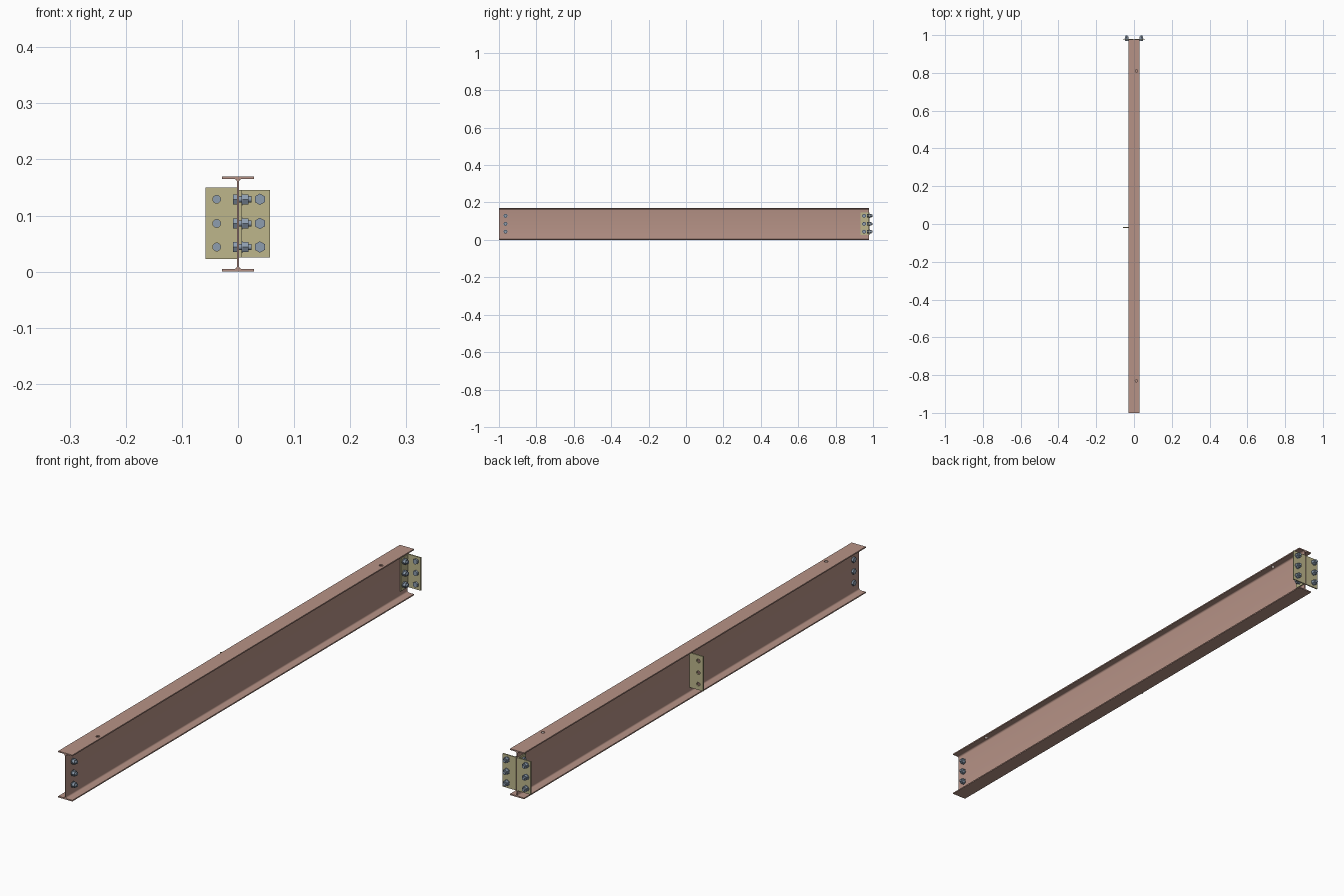
import bpy, bmesh, math
from mathutils import Matrix, Vector

if "Cube" in bpy.data.objects:
    bpy.data.objects.remove(bpy.data.objects["Cube"])


def material(name, rgb):
    m = bpy.data.materials.new(name)
    m.diffuse_color = (*rgb, 1)
    m.use_nodes = True
    m.node_tree.nodes["Principled BSDF"].inputs["Base Color"].default_value = m.diffuse_color
    return m


BEAM = material("primer_red", (0.47, 0.29, 0.24))
PLATE = material("plate_olive", (0.51, 0.47, 0.26))
STEEL = material("bolt_steel", (0.27, 0.34, 0.43))
BOLT_Z = (0.044, 0.086, 0.129)


def add_object(name, bm, mat):
    bmesh.ops.recalc_face_normals(bm, faces=bm.faces)
    me = bpy.data.meshes.new(name)
    bm.to_mesh(me)
    bm.free()
    ob = bpy.data.objects.new(name, me)
    bpy.context.collection.objects.link(ob)
    if mat:
        me.materials.append(mat)
    return ob


def activate(ob):
    bpy.ops.object.select_all(action='DESELECT')
    ob.select_set(True)
    bpy.context.view_layer.objects.active = ob


def extrude(name, points, vec, mat):
    """Closed profile swept along a straight vector."""
    bm = bmesh.new()
    face = bm.faces.new([bm.verts.new(p) for p in points])
    res = bmesh.ops.extrude_face_region(bm, geom=[face], use_keep_orig=True)
    verts = [g for g in res["geom"] if isinstance(g, bmesh.types.BMVert)]
    bmesh.ops.translate(bm, verts=verts, vec=vec)
    return add_object(name, bm, mat)


def cylinder(bm, axis, base, a, b, radius, sides):
    """Prism between a and b along an axis through base."""
    rot = Vector((0, 0, 1)).rotation_difference(axis).to_matrix().to_4x4()
    mat = Matrix.Translation(base + axis * (a + b) / 2) @ rot
    bmesh.ops.create_cone(bm, cap_ends=True, segments=sides, radius1=radius,
                          radius2=radius, depth=b - a, matrix=mat)


def drill(ob, centres, axis, radius):
    bm = bmesh.new()
    for c in centres:
        cylinder(bm, axis, Vector(c), -0.02, 0.02, radius, 24)
    cutter = add_object("cutter", bm, None)
    cutter.hide_render = True
    mod = ob.modifiers.new("holes", 'BOOLEAN')
    mod.operation, mod.solver, mod.object = 'DIFFERENCE', 'EXACT', cutter
    activate(ob)
    bpy.ops.object.modifier_apply(modifier=mod.name)
    bpy.data.objects.remove(cutter)


def bolt(name, base, axis, g0, g1):
    """Hex head below g0, washer, nut and shank end beyond g1."""
    bm = bmesh.new()
    base = Vector(base)
    for a, b, r, n in ((g0 - 0.007, g0, 0.0102, 6),
                       (g1, g1 + 0.002, 0.0108, 24),
                       (g1 + 0.002, g1 + 0.012, 0.0102, 6),
                       (g0 - 0.001, g1 + 0.0175, 0.0055, 20)):
        cylinder(bm, axis, base, a, b, r, n)
    ob = add_object(name, bm, STEEL)
    activate(ob)
    bpy.ops.object.shade_smooth_by_angle(angle=math.radians(30))


X, Y, Z = Vector((1, 0, 0)), Vector((0, 1, 0)), Vector((0, 0, 1))

# I-beam: quarter profile with root fillet, mirrored to the full section
W, H, TF, TW, R = 0.0285, 0.17, 0.0045, 0.0018, 0.006
quarter = [(W, H / 2), (W, H / 2 - TF)]
for i in range(6):
    t = math.pi / 2 * i / 5
    quarter.append((TW + R - R * math.sin(t), H / 2 - TF - R + R * math.cos(t)))
right = quarter + [(x, -z) for x, z in reversed(quarter)]
section = right + [(-x, z) for x, z in reversed(right)]
beam = extrude("beam", [(x, -1, z + H / 2) for x, z in section], Y * 1.978, BEAM)
drill(beam, [(0.013, 0.81, H), (0.013, -0.83, H)], Z, 0.0065)
activate(beam)
bpy.ops.object.shade_smooth_by_angle(angle=math.radians(30))

# Shear tab at mid length with empty bolt holes
tab = extrude("middle_tab", [(-0.058, -0.022, 0.023), (-TW, -0.022, 0.023),
                             (-TW, -0.022, 0.15), (-0.058, -0.022, 0.15)],
              Y * 0.005, PLATE)
drill(tab, [(-0.038, -0.02, z) for z in BOLT_Z], Y, 0.007)

# Pair of angle cleats on the far end
T = 0.0045
y0, y1, xo = 0.934, 0.9805, 0.057
xi = TW + T
for side, s in (("right", 1), ("left", -1)):
    pts = [(TW, y0), (xi, y0), (xi, y1 - T), (xo, y1 - T), (xo, y1), (TW, y1)]
    extrude(side + "_end_angle", [(s * x, y, 0.025) for x, y in pts],
            Z * 0.121, PLATE)
    for i, z in enumerate(BOLT_Z):
        bolt(f"{side}_angle_bolt_{i}", (s * 0.039, 0, z), Y, y1 - T, y1)

# Web bolts: through both cleats at the far end, loose set at the near end
for i, z in enumerate(BOLT_Z):
    bolt(f"far_web_bolt_{i}", (0, 0.952, z), X, -xi, xi)
    bolt(f"near_web_bolt_{i}", (0, -0.965, z), X, -TW, xi)
